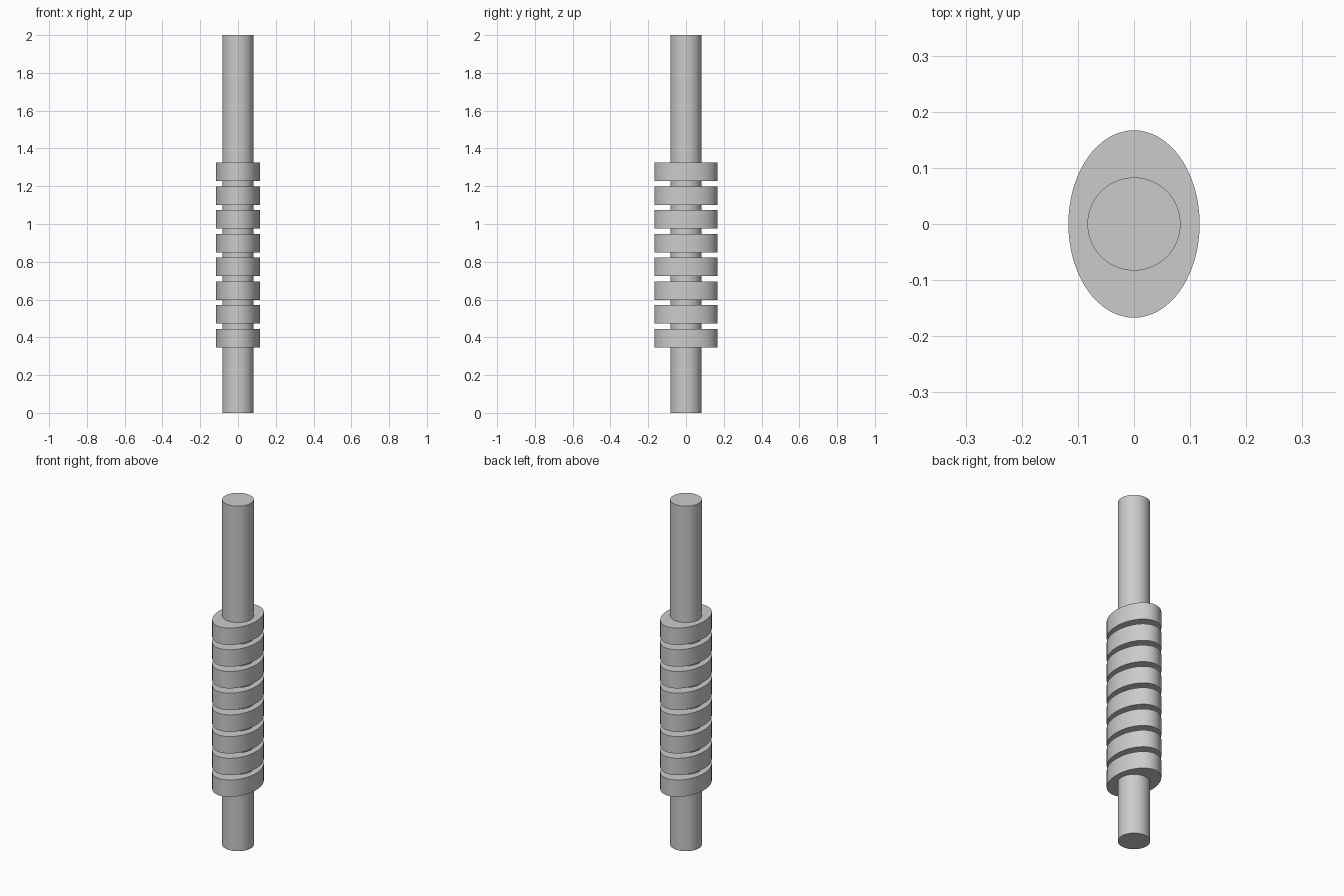
import bpy
import math

cube = bpy.data.objects.get("Cube")
if cube:
    bpy.data.objects.remove(cube, do_unlink=True)

# Single grey material
GREY = (0.6, 0.6, 0.6, 1.0)
grey = bpy.data.materials.new("plain grey")
grey.use_nodes = True
grey.diffuse_color = GREY
grey.node_tree.nodes["Principled BSDF"].inputs["Base Color"].default_value = GREY


def add_cylinder(name, rx, ry, bottom, height):
    """Upright elliptical cylinder with smooth sides and sharp rims."""
    bpy.ops.mesh.primitive_cylinder_add(
        vertices=64, radius=1, depth=1, location=(0, 0, bottom + height / 2))
    obj = bpy.context.object
    obj.name = name
    obj.scale = (rx, ry, height)
    bpy.ops.object.transform_apply(location=False, rotation=False, scale=True)
    bpy.ops.object.shade_smooth_by_angle(angle=math.radians(30))
    obj.data.materials.append(grey)
    return obj


# Central shaft
add_cylinder("shaft", 0.083, 0.083, 0, 2)

# Stack of evenly spaced oval discs
DISC_COUNT, DISC_HEIGHT, SPACING, FIRST = 8, 0.098, 0.1258, 0.347
for i in range(DISC_COUNT):
    add_cylinder(f"oval_disc_{i + 1}", 0.117, 0.167, FIRST + i * SPACING, DISC_HEIGHT)
